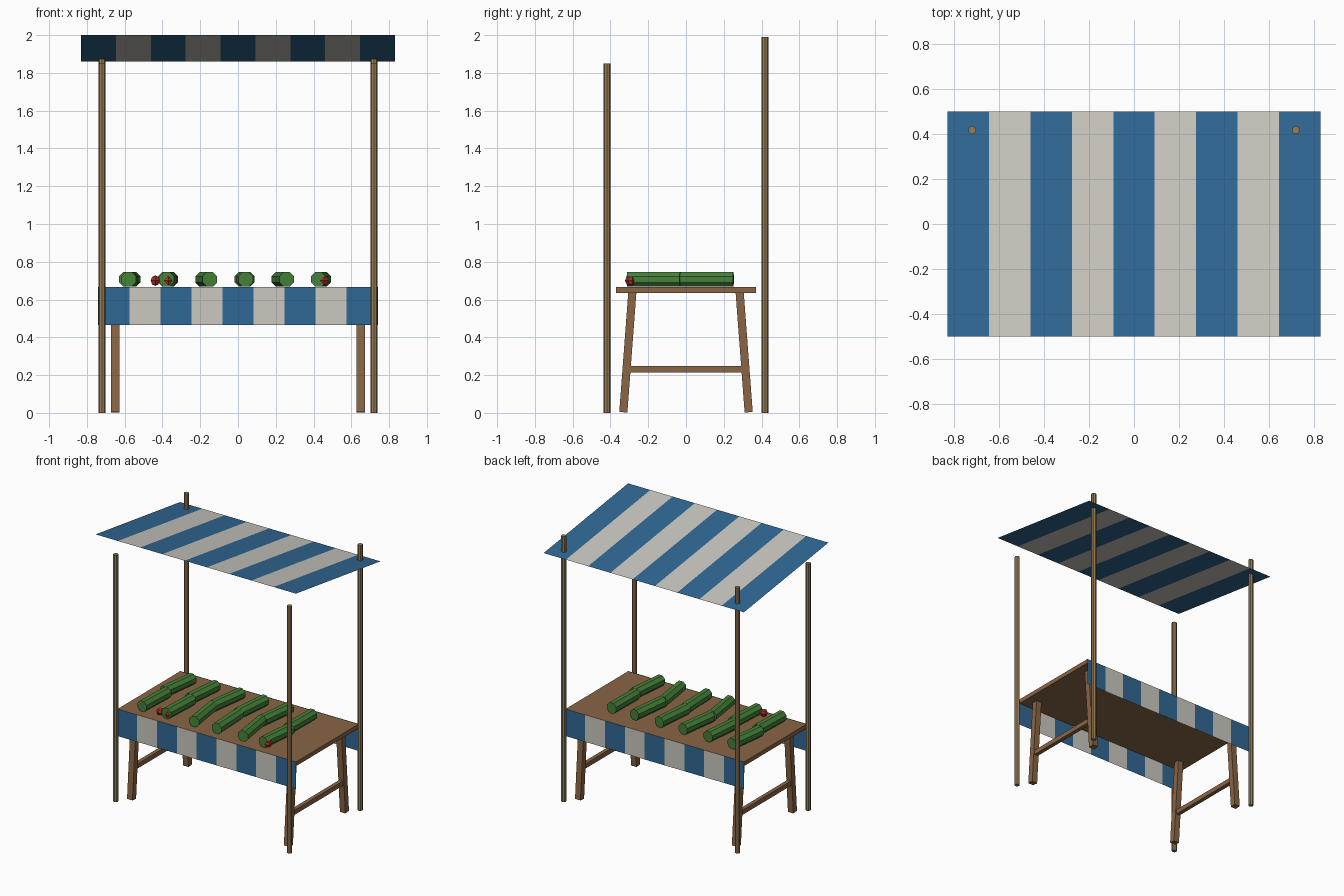
import bpy, bmesh, math
from mathutils import Matrix, Vector

if "Cube" in bpy.data.objects:
    bpy.data.objects.remove(bpy.data.objects["Cube"])


def material(name, rgb):
    m = bpy.data.materials.new(name)
    m.diffuse_color = (*rgb, 1)
    m.use_nodes = True
    m.node_tree.nodes["Principled BSDF"].inputs["Base Color"].default_value = m.diffuse_color
    return m


BLUE = material("blue_cloth", (0.03, 0.14, 0.30))
CREAM = material("cream_cloth", (0.60, 0.58, 0.53))
WOOD = material("brown_wood", (0.25, 0.13, 0.06))
POLE = material("pole_wood", (0.32, 0.21, 0.09))
GREEN = material("green_skin", (0.06, 0.22, 0.04))
RED = material("red_skin", (0.36, 0.03, 0.02))


def finish(name, bm, *mats):
    me = bpy.data.meshes.new(name)
    bm.to_mesh(me)
    bm.free()
    for m in mats:
        me.materials.append(m)
    ob = bpy.data.objects.new(name, me)
    bpy.context.collection.objects.link(ob)
    return ob


def striped_sheet(name, half, a, b, n=9):
    """Single sheet of n stripes along x, between the (y, z) edges a and b."""
    bm = bmesh.new()
    cols = []
    for i in range(n + 1):
        x = -half + 2 * half * i / n
        cols.append([bm.verts.new((x, *p)) for p in (a, b)])
    for i in range(n):
        (p, q), (r, s) = cols[i], cols[i + 1]
        bm.faces.new((p, r, s, q)).material_index = i % 2
    return finish(name, bm, BLUE, CREAM)


def box(name, size, loc, rot_x=0):
    bm = bmesh.new()
    bmesh.ops.create_cube(bm, size=1, matrix=Matrix.Translation(loc)
                          @ Matrix.Rotation(rot_x, 4, 'X') @ Matrix.Diagonal((*size, 1)))
    return finish(name, bm, WOOD)


def prism(name, p, q, radius, sides, mat, roll=0):
    """Capped straight cylinder from p to q."""
    p, q = Vector(p), Vector(q)
    d = q - p
    bm = bmesh.new()
    m = (Matrix.Translation((p + q) / 2) @ d.to_track_quat('Z', 'Y').to_matrix().to_4x4()
         @ Matrix.Rotation(roll, 4, 'Z'))
    bmesh.ops.create_cone(bm, cap_ends=True, segments=sides, radius1=radius,
                          radius2=radius, depth=d.length, matrix=m)
    return finish(name, bm, mat)


# Canopy and the cloth hanging off the front and back of the table
striped_sheet("canopy", 0.83, (-0.5, 2.0), (0.5, 1.86))
striped_sheet("front_drape", 0.74, (-0.372, 0.465), (-0.372, 0.667))
striped_sheet("back_drape", 0.74, (0.372, 0.667), (0.372, 0.465))

# Table top
box("table_top", (1.48, 0.74, 0.032), (0, 0, 0.65))

for sx, side in ((-1, "left"), (1, "right")):
    # Stretcher joining each pair of legs
    box(side + "_stretcher", (0.03, 0.60, 0.035), (sx * 0.65, 0, 0.232))
    for sy, end, top in ((-1, "front", 1.85), (1, "back", 1.99)):
        # Splayed table leg
        box(f"{end}_{side}_leg", (0.045, 0.043, 0.635),
            (sx * 0.65, sy * 0.308, 0.32), sy * 0.075)
        # Upright canopy pole
        prism(f"{end}_{side}_pole", (sx * 0.72, sy * 0.418, 0),
              (sx * 0.72, sy * 0.418, top), 0.018, 8, POLE)

# Two rows of long green vegetables: turn of the front and back piece per column
turns = [(0.04, 0.13), (0.05, 0.10), (-0.14, 0.14), (-0.04, 0.10), (-0.15, 0.12), (0.10, 0.02)]
for i, pair in enumerate(turns):
    for cy, a, row in ((-0.17, pair[0], "front"), (0.11, pair[1], "back")):
        c = Vector((-0.573 + 0.2025 * i, cy, 0.707))
        h = Vector((math.sin(a), math.cos(a), 0)) * 0.14
        prism(f"{row}_marrow_{i + 1}", c - h, c + h, 0.042, 8, GREEN, math.pi / 8)

# Small red vegetables near the front edge
for i, x in enumerate((-0.438, -0.369, 0.455)):
    bm = bmesh.new()
    bmesh.ops.create_uvsphere(bm, u_segments=6, v_segments=4, radius=0.028,
                              matrix=Matrix.Translation((x, -0.295, 0.70)))
    finish(f"tomato_{i + 1}", bm, RED)
